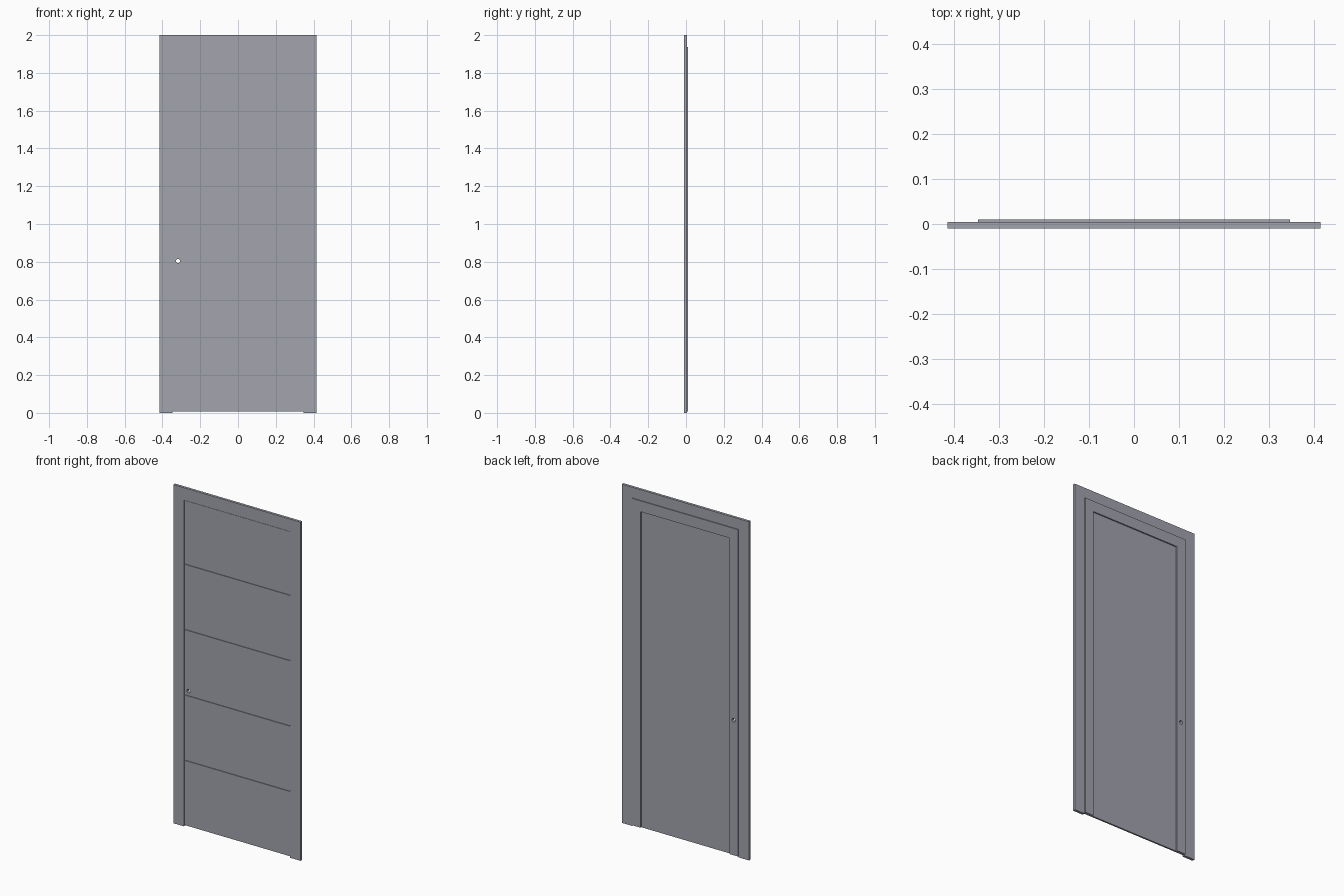
import bpy
import bmesh
import math
from mathutils import Vector

cube = bpy.data.objects.get("Cube")
if cube:
    bpy.data.objects.remove(cube, do_unlink=True)

# Single painted finish
paint = bpy.data.materials.new("blue_grey_paint")
paint.use_nodes = True
colour = (0.36, 0.37, 0.42, 1)
paint.diffuse_color = colour
paint.node_tree.nodes["Principled BSDF"].inputs["Base Color"].default_value = colour

FRONT, LEAF_FRONT, GROOVE, RECESS, CASING_BACK, BACK = -0.0105, -0.007, -0.003, 0.003, 0.005, 0.0105
OUTER, LEAF, OPENING = 0.415, 0.347, 0.29
BASE, LEAF_TOP, HEADER = 0.007, 1.937, 1.927
GAP = 0.003


def finish(name, bm):
    mesh = bpy.data.meshes.new(name)
    bmesh.ops.recalc_face_normals(bm, faces=bm.faces)
    bm.to_mesh(mesh)
    bm.free()
    mesh.materials.append(paint)
    obj = bpy.data.objects.new(name, mesh)
    bpy.context.collection.objects.link(obj)
    return obj


def box(name, x, y, z):
    bm = bmesh.new()
    bmesh.ops.create_cube(bm, size=1)
    for v in bm.verts:
        v.co = Vector([lo + (c + 0.5) * (hi - lo) for c, (lo, hi) in zip(v.co, (x, y, z))])
    return finish(name, bm)


# Cutter for the handle hole through the leaf
bm = bmesh.new()
bmesh.ops.create_cone(bm, cap_ends=True, segments=24, radius1=0.011, radius2=0.011, depth=0.1)
cutter = finish("handle_hole_cutter", bm)
cutter.rotation_euler.x = math.pi / 2
cutter.location = (-0.318, 0, 0.804)
cutter.hide_render = True
cutter.hide_set(True)


def drill(obj):
    mod = obj.modifiers.new("handle_hole", "BOOLEAN")
    mod.operation = "DIFFERENCE"
    mod.solver = "EXACT"
    mod.object = cutter


# Casing: two side boards and a header
for side, label in ((-1, "right"), (1, "left")):
    box(label + "_casing", sorted((side * LEAF, side * OUTER)), (FRONT, CASING_BACK), (0, 2))
box("header_casing", (-LEAF, LEAF), (FRONT, CASING_BACK), (HEADER, 2))

# Leaf core, seen inside the grooves and the rear recess
drill(box("leaf_core", (-LEAF, LEAF), (GROOVE, RECESS), (BASE, HEADER)))

# Front panels separated by horizontal grooves
levels = [BASE] + [0.392 + 0.386 * i for i in range(4)] + [HEADER]
for i, (low, high) in enumerate(zip(levels, levels[1:])):
    bottom = low + GAP if i else low
    panel = box(f"front_panel_{i + 1}", (GAP - LEAF, LEAF - GAP), (LEAF_FRONT, GROOVE),
                (bottom, high - GAP))
    if low < cutter.location.z < high:
        drill(panel)

# Raised rear surround around the recessed field
for side, label in ((-1, "right"), (1, "left")):
    stile = box(label + "_rear_stile", sorted((side * OPENING, side * LEAF)),
                (RECESS, BACK), (BASE, LEAF_TOP))
    if side < 0:
        drill(stile)
box("rear_top_rail", (-OPENING, OPENING), (RECESS, BACK), (1.873, LEAF_TOP))
